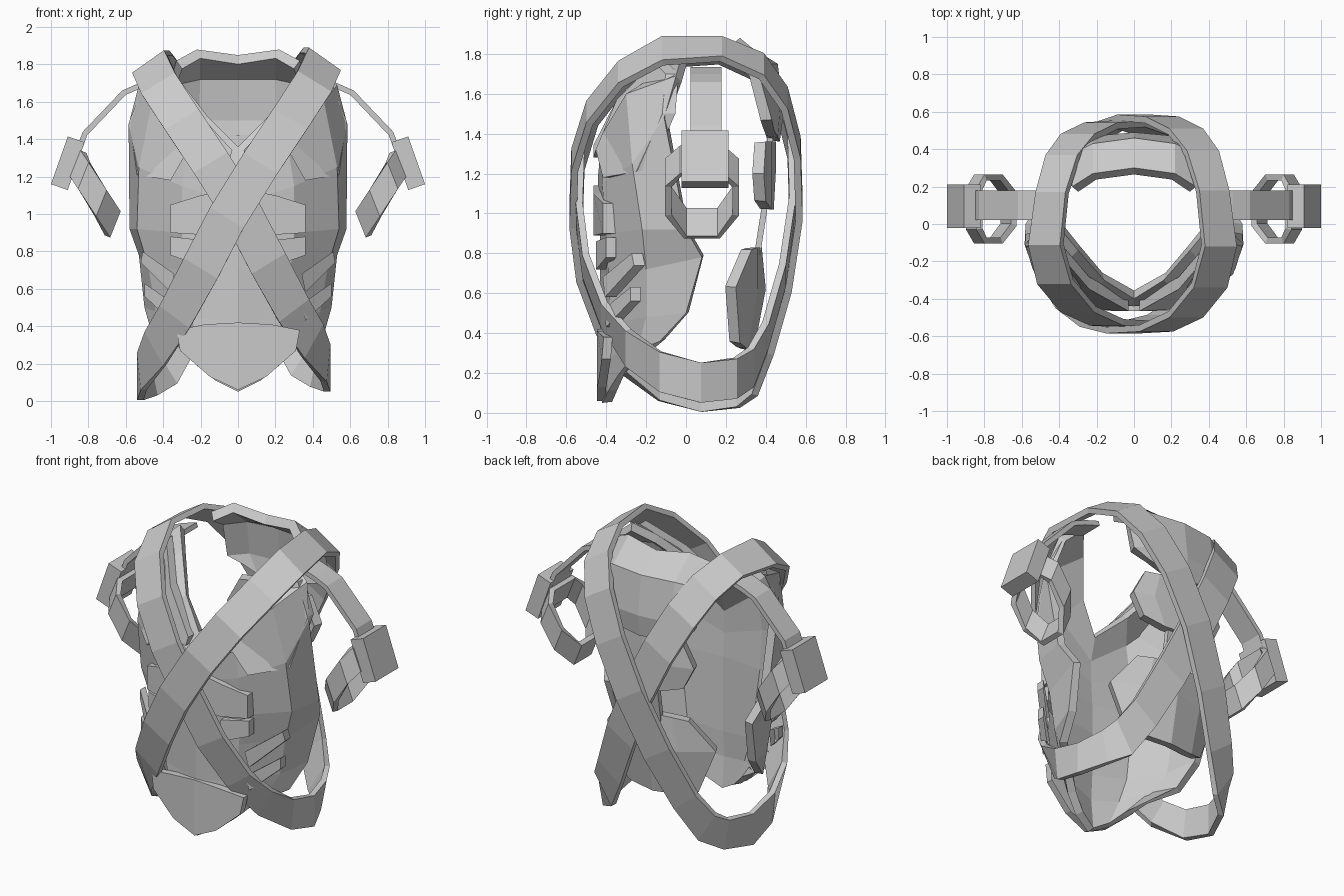
import bpy, bmesh
from mathutils import Vector

if "Cube" in bpy.data.objects:
    bpy.data.objects.remove(bpy.data.objects["Cube"])


def finish(name, bm, mirror=True, thick=0):
    me = bpy.data.meshes.new(name)
    bm.to_mesh(me)
    bm.free()
    ob = bpy.data.objects.new(name, me)
    bpy.context.collection.objects.link(ob)
    if mirror:
        m = ob.modifiers.new("mirror", 'MIRROR')
        m.use_axis = (True, False, False)
        m.merge_threshold = 0.002
    if thick:
        s = ob.modifiers.new("thickness", 'SOLIDIFY')
        s.thickness = thick
        s.offset = -1
    return ob


def shell(name, rows, thick):
    """Loft half-rows of points into a mirrored, thickened plate."""
    bm = bmesh.new()
    vs = [[bm.verts.new(p) for p in r] for r in rows]
    for a, b in zip(vs, vs[1:]):
        for i in range(len(a) - 1):
            bm.faces.new((a[i], a[i + 1], b[i + 1], b[i]))
    bm.normal_update()
    side = sum(f.normal.xy.dot(f.calc_center_median().xy) for f in bm.faces)
    if side < 0:
        bmesh.ops.reverse_faces(bm, faces=bm.faces[:])
    return finish(name, bm, True, thick)


def plate(name, outline, off):
    """Raised mirrored panel following the curve of the breastplate."""
    bm = bmesh.new()

    def y(x, z):
        return -.43 + 1.9 * max(0, x - .2) ** 2 + .6 * max(0, z - 1.38)
    front = [bm.verts.new((x, y(x, z) - off, z)) for x, z in outline]
    back = [bm.verts.new((x, y(x, z) + .03, z)) for x, z in outline]
    bm.faces.new(front)
    n = len(outline)
    for i in range(n):
        j = (i + 1) % n
        if outline[i][0] or outline[j][0]:
            bm.faces.new((front[i], front[j], back[j], back[i]))
    bmesh.ops.recalc_face_normals(bm, faces=bm.faces[:])
    return finish(name, bm)


def strip(name, stations, thick, center, closed=False, mirror=True):
    """Flat band: each station is an outer point and a half-width vector."""
    bm = bmesh.new()
    n = len(stations)
    rings = []
    for i, (p, w) in enumerate(stations):
        a = stations[i - 1 if closed else max(i - 1, 0)][0]
        b = stations[(i + 1) % n if closed else min(i + 1, n - 1)][0]
        p, w = Vector(p), Vector(w)
        nrm = (Vector(b) - Vector(a)).cross(w).normalized()
        if nrm.dot(p - Vector(center)) < 0:
            nrm = -nrm
        q = p - nrm * thick
        rings.append([bm.verts.new(v) for v in (p - w, p + w, q + w, q - w)])
    for i in range(n if closed else n - 1):
        a, b = rings[i], rings[(i + 1) % n]
        for k in range(4):
            m = (k + 1) % 4
            bm.faces.new((a[k], a[m], b[m], b[k]))
    if not closed:
        bm.faces.new(rings[0])
        bm.faces.new(rings[-1])
    bmesh.ops.recalc_face_normals(bm, faces=bm.faces[:])
    return finish(name, bm, mirror)


# Breastplate shell, neckline down to the pointed groin
shell("breastplate", [
    [(0, -.40, 1.36), (.16, -.30, 1.52), (.30, -.14, 1.70), (.40, -.02, 1.80)],
    [(0, -.44, 1.20), (.26, -.42, 1.40), (.46, -.30, 1.60), (.53, -.05, 1.69)],
    [(0, -.44, 1.05), (.30, -.42, 1.15), (.53, -.27, 1.25), (.585, -.11, 1.48)],
    [(0, -.43, .90), (.30, -.40, .90), (.54, -.22, .92), (.58, 0, .92)],
    [(0, -.43, .70), (.28, -.39, .70), (.48, -.20, .72), (.53, .08, .78)],
    [(0, -.43, .42), (.25, -.38, .45), (.44, -.20, .48), (.50, 0, .50)],
    [(0, -.44, .25), (.20, -.39, .28), (.36, -.24, .33), (.46, -.13, .36)],
    [(0, -.42, .05), (.12, -.39, .11), (.22, -.34, .19), (.32, -.26, .29)]], .05)

# Raised panels on the breastplate
plate("pectoral_panel", [(.03, 1.34), (.24, 1.57), (.40, 1.76), (.50, 1.70), (.58, 1.5),
                         (.54, 1.21), (.36, 1.18), (.28, 1.32), (.05, 1.28)], .035)
plate("rib_panel", [(0, 1.14), (.2, 1.10), (.36, 1.05), (.36, .90), (.2, .89), (0, .90)], .035)
plate("upper_belly_panel", [(.19, .86), (.36, .88), (.36, .78), (.19, .72)], .02)
plate("side_slat_upper", [(.34, .68), (.51, .80), (.52, .74), (.36, .58)], .025)
plate("side_slat_lower", [(.34, .52), (.50, .63), (.50, .56), (.36, .43)], .02)
plate("groin_panel", [(0, .42), (.18, .41), (.33, .38), (.31, .27), (.15, .13), (0, .06)], .015)

# Back plates and the spine links between them
shell("upper_back_plate", [
    [(0, .30, 1.85), (.22, .27, 1.88), (.33, .20, 1.82)],
    [(0, .46, 1.75), (.22, .43, 1.75), (.36, .36, 1.72)],
    [(0, .49, 1.50), (.22, .47, 1.50), (.36, .43, 1.47)],
    [(0, .47, 1.36), (.15, .46, 1.38), (.25, .44, 1.42)]], .06)
shell("middle_back_plate", [
    [(0, .45, 1.36), (.16, .43, 1.36), (.25, .40, 1.36)],
    [(0, .45, 1.20), (.20, .43, 1.20), (.33, .39, 1.20)],
    [(0, .44, 1.02), (.12, .43, 1.02), (.26, .40, 1.06)]], .06)
shell("lower_back_plate", [
    [(0, .38, .83), (.15, .36, .83), (.25, .33, .82)],
    [(0, .40, .62), (.20, .36, .62), (.39, .25, .63)],
    [(0, .34, .31), (.18, .31, .32), (.28, .27, .35)]], .06)
strip("spine_link", [((0, .44, 1.42), (.08, 0, 0)), ((0, .42, 1.1), (.08, 0, 0)),
                     ((0, .37, .78), (.08, 0, 0))], .03, (0, 0, 1), mirror=False)

# Two crossed bandoliers: x, y, z, half width in x and z
loop = [(.43, .18, 1.84, .08, -.05), (.465, -.12, 1.83, .085, -.06), (.41, -.34, 1.71, .09, -.055),
        (.28, -.50, 1.51, .09, -.055), (.12, -.575, 1.27, .09, -.055), (-.06, -.585, .98, .09, -.055),
        (-.2, -.55, .71, .09, -.055), (-.34, -.45, .45, .08, -.06), (-.45, -.32, .28, .05, -.09),
        (-.53, -.14, .16, .01, -.1), (-.54, .08, .105, 0, -.1), (-.48, .27, .125, .02, -.1),
        (-.40, .36, .18, .06, -.095), (-.30, .44, .35, .08, -.06), (-.16, .53, .66, .09, -.055),
        (0, .585, 1.02, .09, -.055), (.15, .575, 1.33, .09, -.055), (.28, .51, 1.58, .09, -.055),
        (.37, .39, 1.75, .085, -.055)]
strip("bandolier_outer", [((x, y, z), (a, 0, c)) for x, y, z, a, c in loop],
      .035, (0, 0, 1), True, False)
strip("bandolier_inner", [((-x * .97 - .03, y * .945, .05 + .965 * z), (-a, 0, c)) for x, y, z, a, c in loop],
      .035, (0, 0, 1), True, False)

# Arm straps, outer arm pads and cuffs
strip("arm_strap", [((x, .1, z), (0, .078, 0)) for x, z in
                    [(.42, 1.735), (.53, 1.70), (.62, 1.66), (.83, 1.44), (.86, 1.36)]], .03, (.3, .1, 1))
strip("arm_pad", [((.91, .095, 1.415), (0, .117, 0)), ((1.0, .095, 1.16), (0, .117, 0))],
      .095, (.3, .1, 1))
cuff = [(0, -.11), (.2, -.185), (.65, -.185), (1, -.09), (1, .09), (.65, .185), (.2, .185), (0, .11)]
strip("arm_cuff", [((.87 - .215 * s, .08 + t, 1.27 - .325 * s), (.028, 0, -.07))
                   for s, t in cuff], .035, (.765, .08, 1.11), True)
